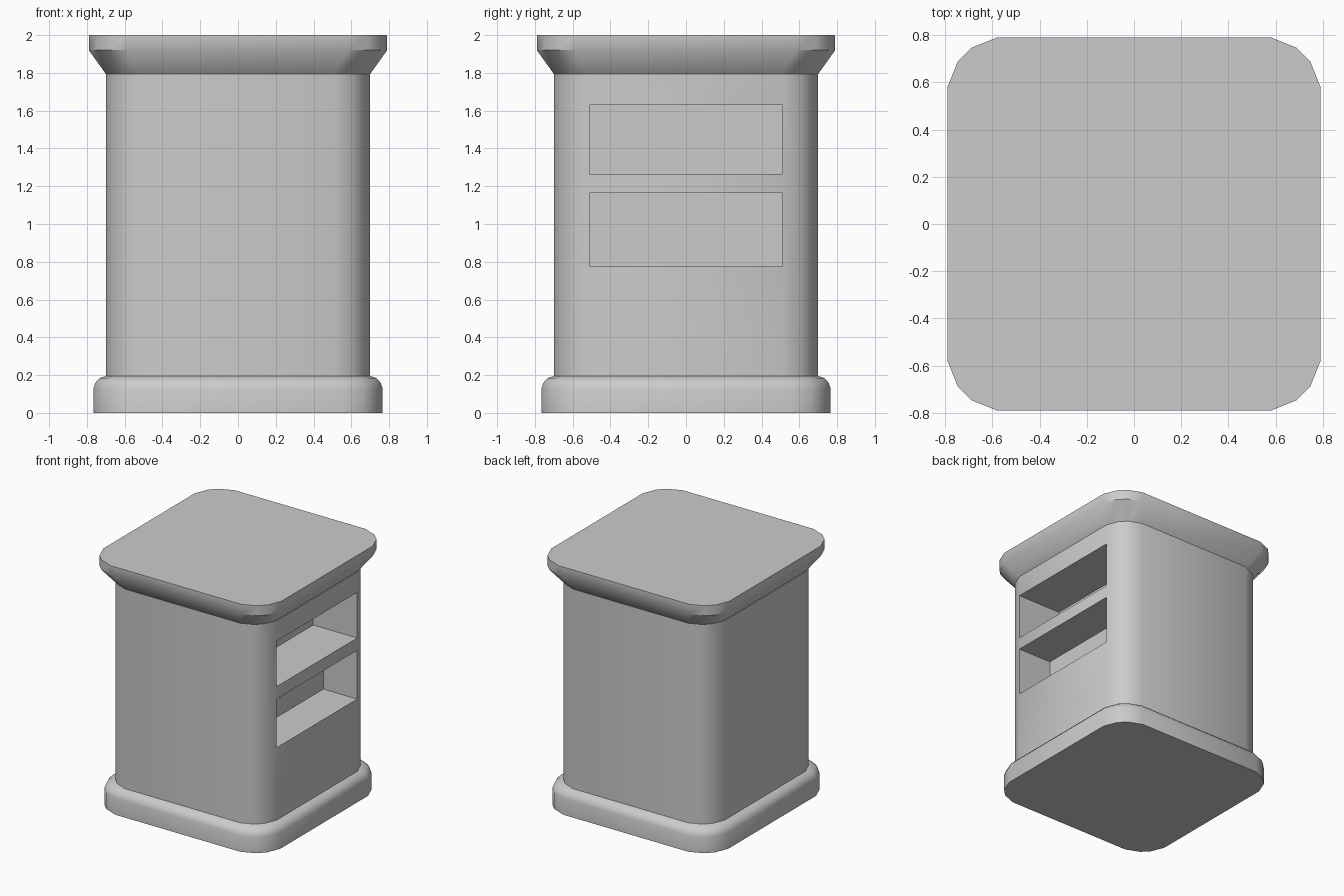
import bpy, bmesh, math

if "Cube" in bpy.data.objects:
    bpy.data.objects.remove(bpy.data.objects["Cube"])

# Rounded corner in unit radius: three facets
CORNER = [(1, 0), (0.79, 0.52), (0.52, 0.79), (0, 1)]


def ring(bm, half, radius, z):
    """Rounded square loop of vertices, counter-clockwise."""
    verts = []
    c = half - radius
    for k in range(4):
        co, si = round(math.cos(k * math.pi / 2)), round(math.sin(k * math.pi / 2))
        for u, v in CORNER:
            x, y = c + u * radius, c + v * radius
            verts.append(bm.verts.new((x * co - y * si, x * si + y * co, z)))
    return verts


def loft(name, profile, bottom=True, top=True):
    """Skin rounded squares given as (half width, corner radius, z)."""
    bm = bmesh.new()
    rings = [ring(bm, *p) for p in profile]
    n = len(rings[0])
    for a, b in zip(rings, rings[1:]):
        for i in range(n):
            j = (i + 1) % n
            bm.faces.new((a[i], a[j], b[j], b[i]))
    if bottom:
        bm.faces.new(rings[0][::-1])
    if top:
        bm.faces.new(rings[-1])
    mesh = bpy.data.meshes.new(name)
    bm.to_mesh(mesh)
    bm.free()
    obj = bpy.data.objects.new(name, mesh)
    bpy.context.collection.objects.link(obj)
    return obj


def activate(obj):
    bpy.ops.object.select_all(action='DESELECT')
    obj.select_set(True)
    bpy.context.view_layer.objects.active = obj


def cut_slot(obj, x_back, z0, z1):
    """Box recess in the +x side of the cabinet."""
    bpy.ops.mesh.primitive_cube_add(size=1, location=((x_back + 0.9) / 2, 0, (z0 + z1) / 2))
    cutter = bpy.context.object
    cutter.name = "slot_cutter"
    cutter.scale = (0.9 - x_back, 1.02, z1 - z0)
    cutter.hide_render = True
    bpy.context.view_layer.update()
    mod = obj.modifiers.new("slot", 'BOOLEAN')
    mod.operation = 'DIFFERENCE'
    mod.solver = 'EXACT'
    mod.object = cutter
    activate(obj)
    bpy.ops.object.modifier_apply(modifier=mod.name)
    bpy.data.objects.remove(cutter)


# Plinth with a rounded upper edge
plinth = loft("plinth", [(0.765, 0.21, 0), (0.765, 0.21, 0.13), (0.755, 0.205, 0.16),
                         (0.732, 0.195, 0.185), (0.70, 0.19, 0.195)], top=False)

# Cabinet body with two open shelves
body = loft("cabinet_body", [(0.70, 0.19, 0.195), (0.70, 0.19, 1.795)])
cut_slot(body, 0.31, 1.265, 1.63)
cut_slot(body, 0.40, 0.775, 1.165)

# Flared top slab
slab = loft("top_slab", [(0.70, 0.19, 1.795), (0.79, 0.21, 1.92), (0.79, 0.21, 2.0)],
            bottom=False)

for part in (plinth, body, slab):
    activate(part)
    bpy.ops.object.shade_smooth_by_angle(angle=math.radians(40))
